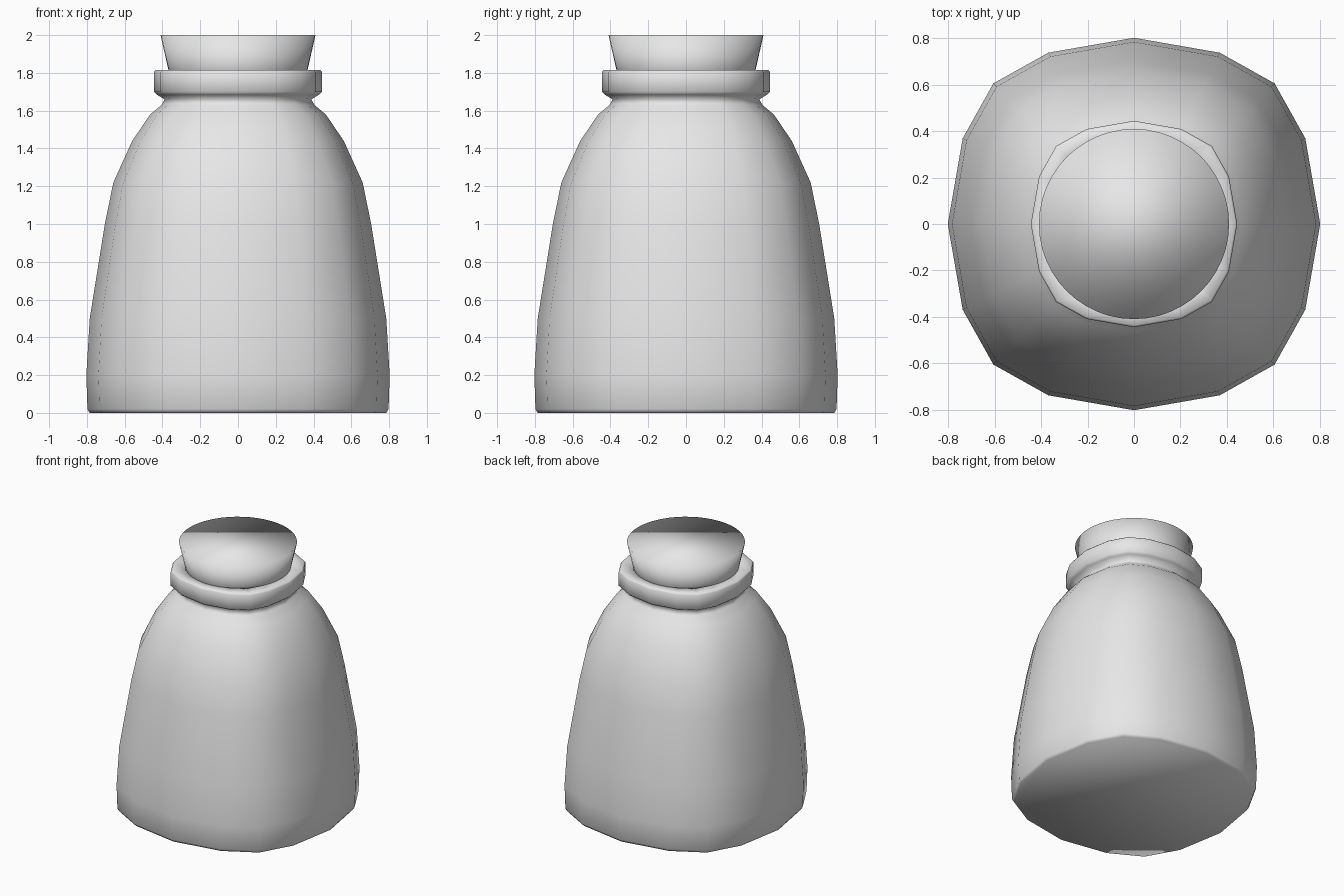
import bpy
import bmesh
from math import sin, cos, pi

cube = bpy.data.objects.get("Cube")
if cube:
    bpy.data.objects.remove(cube, do_unlink=True)

grey = bpy.data.materials.new("plain_grey")
grey.use_nodes = True
grey.diffuse_color = (0.8, 0.8, 0.8, 1)
grey.node_tree.nodes["Principled BSDF"].inputs["Base Color"].default_value = (0.8, 0.8, 0.8, 1)


def loft(name, outline, profile):
    """Stack scaled copies of an outline along z and cap both ends."""
    bm = bmesh.new()
    rings = [[bm.verts.new((x * r, y * r, z)) for x, y in outline] for r, z in profile]
    n = len(outline)
    for low, high in zip(rings, rings[1:]):
        for i in range(n):
            j = (i + 1) % n
            bm.faces.new((low[i], low[j], high[j], high[i]))
    bm.faces.new(rings[0][::-1])
    bm.faces.new(rings[-1])
    for face in bm.faces:
        face.smooth = True
    mesh = bpy.data.meshes.new(name)
    bm.to_mesh(mesh)
    bm.free()
    mesh.materials.append(grey)
    obj = bpy.data.objects.new(name, mesh)
    bpy.context.collection.objects.link(obj)
    return obj


# Sixteen-sided outline, slightly squared: one quarter turned four times
quarter = [(1, 0), (0.92, 0.46), (0.755, 0.755), (0.46, 0.92)]
squared = []
for turn in range(4):
    squared += quarter
    quarter = [(-y, x) for x, y in quarter]

# Jar body with pinched neck, collar and a recess for the stopper
loft("jar_body", squared, [
    (0.785, 0), (0.797, 0.02), (0.803, 0.2), (0.785, 0.5), (0.705, 1.0),
    (0.66, 1.22), (0.56, 1.44), (0.465, 1.58), (0.405, 1.63), (0.388, 1.66),
    (0.43, 1.685), (0.445, 1.70), (0.445, 1.805), (0.437, 1.815),
    (0.35, 1.815), (0.33, 1.70)])

# Tapered round stopper
circle = [(cos(2 * pi * i / 48), sin(2 * pi * i / 48)) for i in range(48)]
loft("stopper", circle, [(0.34, 1.69), (0.41, 2.0)])
